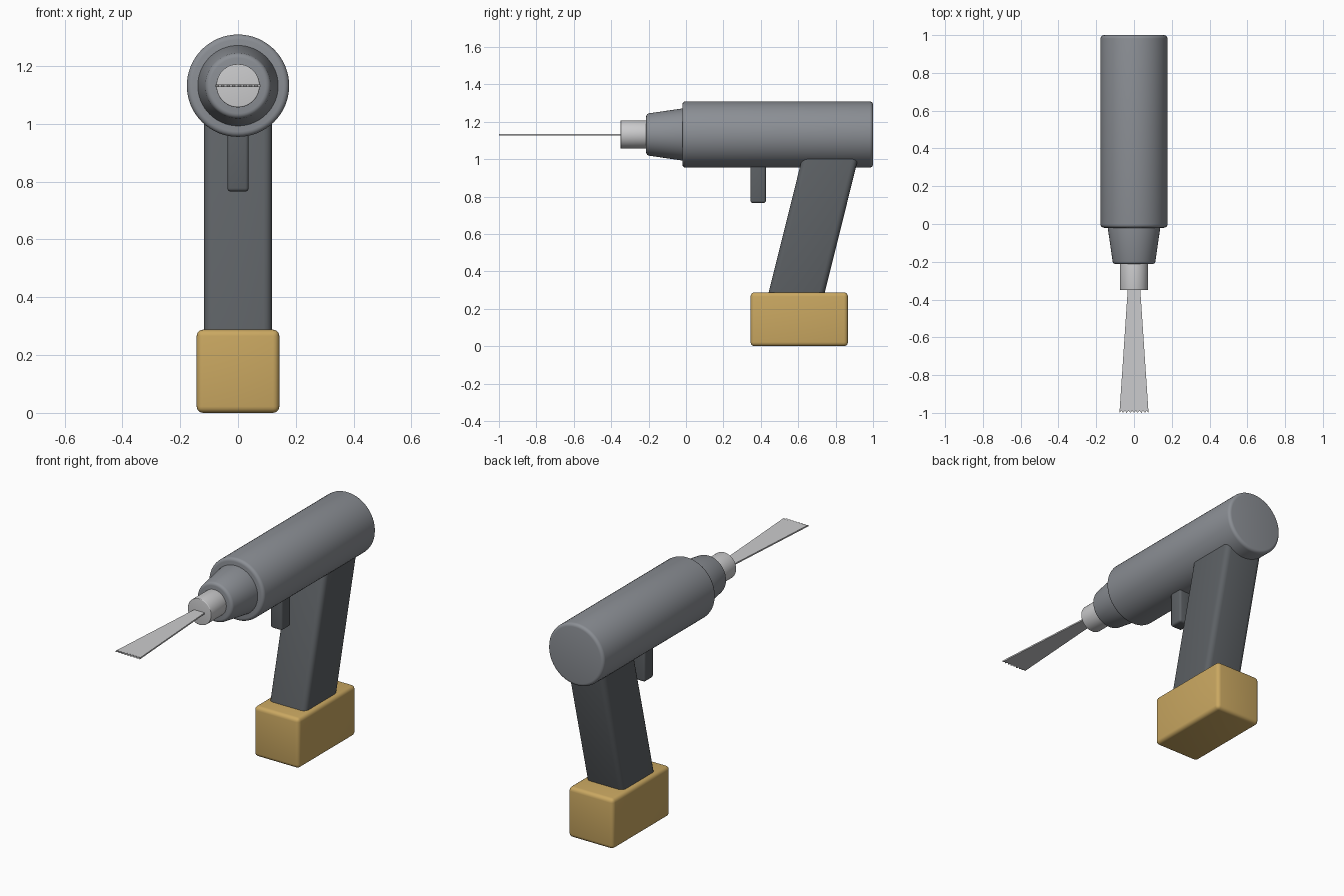
import bpy, bmesh, math
from mathutils import Matrix

cube = bpy.data.objects.get("Cube")
if cube:
    bpy.data.objects.remove(cube, do_unlink=True)

AXIS_Z = 1.132


def material(name, color):
    m = bpy.data.materials.new(name)
    m.use_nodes = True
    m.diffuse_color = (*color, 1)
    bsdf = m.node_tree.nodes["Principled BSDF"]
    bsdf.inputs["Base Color"].default_value = (*color, 1)
    bsdf.inputs["Roughness"].default_value = 0.6
    return m


GREY = material("housing grey", (0.26, 0.275, 0.30))
DARK = material("grip dark grey", (0.11, 0.12, 0.13))
STEEL = material("light steel", (0.60, 0.60, 0.61))
TAN = material("battery tan", (0.59, 0.39, 0.12))


def finish(name, bm, mat, bevel=0, smooth=True):
    bmesh.ops.recalc_face_normals(bm, faces=bm.faces)
    mesh = bpy.data.meshes.new(name)
    bm.to_mesh(mesh)
    bm.free()
    mesh.materials.append(mat)
    ob = bpy.data.objects.new(name, mesh)
    bpy.context.collection.objects.link(ob)
    bpy.ops.object.select_all(action='DESELECT')
    ob.select_set(True)
    bpy.context.view_layer.objects.active = ob
    if bevel:
        mod = ob.modifiers.new("rounded edges", 'BEVEL')
        mod.width = bevel
        mod.segments = 4
        mod.limit_method = 'ANGLE'
        bpy.ops.object.modifier_apply(modifier=mod.name)
    if smooth:
        bpy.ops.object.shade_smooth_by_angle(angle=math.radians(35))
    return ob


def barrel(name, y_front, y_back, r_front, r_back, mat, bevel):
    """Cylinder or cone lying along y on the tool axis."""
    bm = bmesh.new()
    place = (Matrix.Translation((0, (y_front + y_back) / 2, AXIS_Z))
             @ Matrix.Rotation(math.radians(90), 4, 'X'))
    bmesh.ops.create_cone(bm, cap_ends=True, segments=64, radius1=r_back,
                          radius2=r_front, depth=y_back - y_front, matrix=place)
    return finish(name, bm, mat, bevel)


def block(name, half_x, y0, y1, z0, z1, mat, bevel, lean=0):
    """Box whose upper end is shifted back by lean."""
    bm = bmesh.new()
    bmesh.ops.create_cube(bm, size=2)
    for v in bm.verts:
        top = v.co.z > 0
        v.co = (v.co.x * half_x,
                (y1 if v.co.y > 0 else y0) + (lean if top else 0),
                z1 if top else z0)
    return finish(name, bm, mat, bevel)


# Housing, nose and chuck
barrel("motor_housing", -0.02, 1.0, 0.177, 0.177, GREY, 0.018)
barrel("nose_cone", -0.213, 0.0, 0.111, 0.142, GREY, 0.015)
barrel("chuck", -0.35, -0.2, 0.075, 0.075, STEEL, 0.004)

# Grip, trigger and battery
block("grip", 0.118, 0.42, 0.72, 0.2, 1.09, DARK, 0.03, lean=0.222)
block("trigger", 0.037, 0.345, 0.427, 0.766, 1.05, DARK, 0.012)
block("battery", 0.143, 0.345, 0.866, 0.0, 0.288, TAN, 0.022)

# Flared flat blade with a finely toothed tip
bm = bmesh.new()
teeth, tip, half = 8, -1.0, 0.077
outline = [(0.03, -0.3)]
for i in range(2 * teeth + 1):
    outline.append((half - half * i / teeth, tip if i % 2 == 0 else tip + 0.012))
outline.append((-0.03, -0.3))
face = bm.faces.new([bm.verts.new((x, y, AXIS_Z - 0.004)) for x, y in outline])
ext = bmesh.ops.extrude_face_region(bm, geom=[face])
for v in ext["geom"]:
    if isinstance(v, bmesh.types.BMVert):
        v.co.z += 0.008
finish("blade", bm, STEEL, smooth=False)
